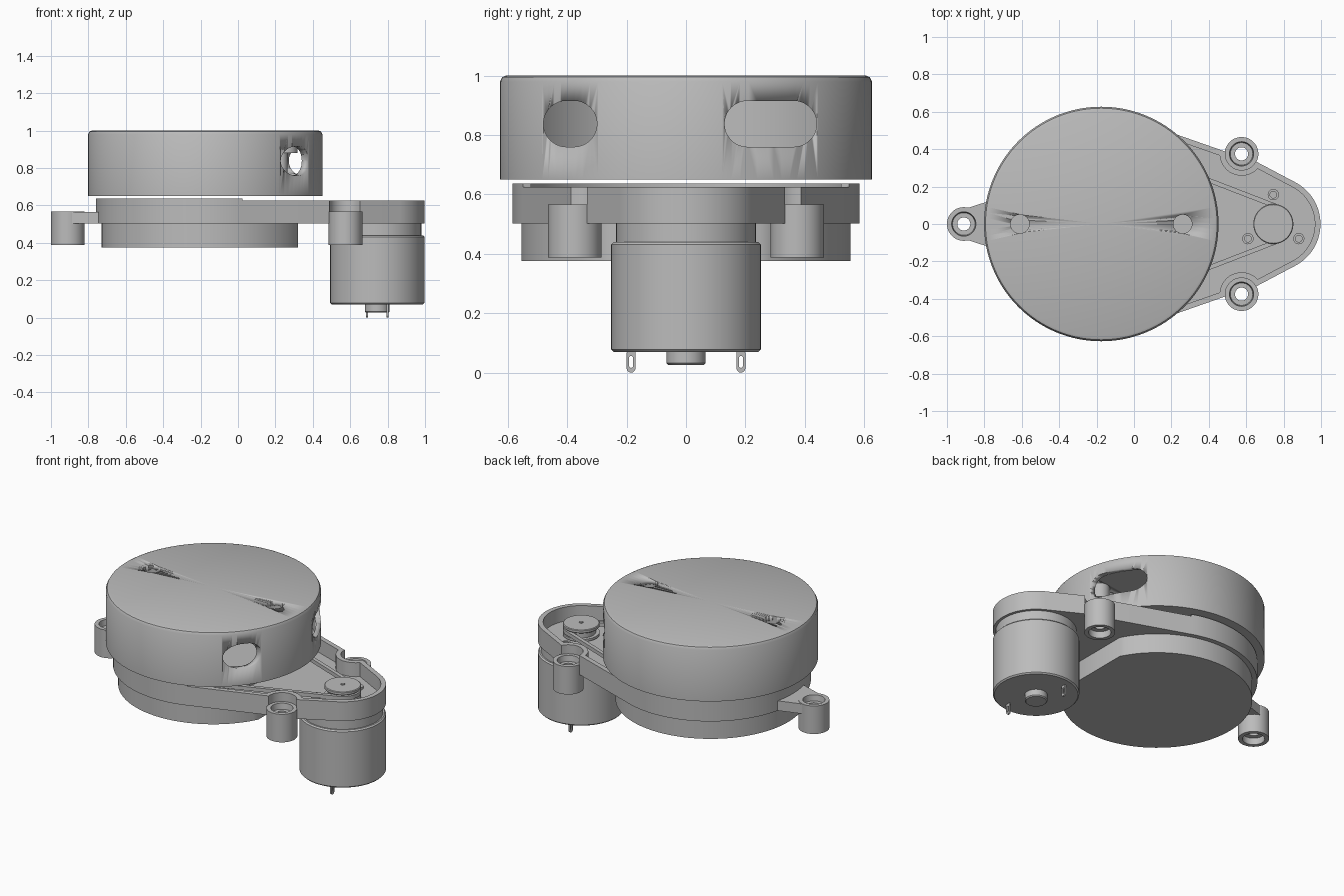
import bpy, bmesh, math
from mathutils import Matrix, Vector

if "Cube" in bpy.data.objects:
    bpy.data.objects.remove(bpy.data.objects["Cube"], do_unlink=True)

grey = bpy.data.materials.new("plain_grey")
grey.use_nodes = True
tone = (0.5, 0.5, 0.5, 1)
grey.diffuse_color = tone
grey.node_tree.nodes["Principled BSDF"].inputs["Base Color"].default_value = tone

HEAD_X, MOTOR_X = -0.175, 0.745


def finish(name, bm):
    bmesh.ops.remove_doubles(bm, verts=bm.verts, dist=1e-5)
    bmesh.ops.recalc_face_normals(bm, faces=bm.faces)
    mesh = bpy.data.meshes.new(name)
    bm.to_mesh(mesh)
    bm.free()
    obj = bpy.data.objects.new(name, mesh)
    bpy.context.collection.objects.link(obj)
    mesh.materials.append(grey)
    return obj


def smooth(obj):
    bpy.ops.object.select_all(action="DESELECT")
    obj.select_set(True)
    bpy.context.view_layer.objects.active = obj
    bpy.ops.object.shade_smooth_by_angle(angle=math.radians(30))
    return obj


def lathe(name, profile, cx, cy=0, seg=64):
    """Turn a closed (radius, height) profile around a vertical axis."""
    bm = bmesh.new()
    rings = []
    for i in range(seg):
        a = math.tau * i / seg
        rings.append([bm.verts.new((cx + r * math.cos(a), cy + r * math.sin(a), z))
                      for r, z in profile])
    n = len(profile)
    for i in range(seg):
        p, q = rings[i], rings[(i + 1) % seg]
        for j in range(n):
            k = (j + 1) % n
            if profile[j][0] > 0 or profile[k][0] > 0:
                bm.faces.new((p[j], q[j], q[k], p[k]))
    return smooth(finish(name, bm))


def disc(name, r, z0, z1, cx, cy=0, seg=64, edge=0.0):
    profile = [(0, z0), (r - edge, z0), (r, z0 + edge), (r, z1 - edge), (r - edge, z1), (0, z1)]
    if not edge:
        profile = [(0, z0), (r, z0), (r, z1), (0, z1)]
    return lathe(name, profile, cx, cy, seg)


def prism(name, outer, z0, z1, inner=None, matrix=None):
    """Extrude an outline, optionally with an inner outline of equal length."""
    bm = bmesh.new()
    loops = [outer] + ([inner] if inner else [])
    rows = [[[bm.verts.new((x, y, z)) for x, y in loop] for z in (z0, z1)] for loop in loops]
    n = len(outer)
    for low, high in rows:
        for i in range(n):
            k = (i + 1) % n
            bm.faces.new((low[i], low[k], high[k], high[i]))
    for level in (0, 1):
        if inner:
            a, b = rows[0][level], rows[1][level]
            for i in range(n):
                k = (i + 1) % n
                bm.faces.new((a[i], a[k], b[k], b[i]))
        else:
            bm.faces.new(rows[0][level])
    if matrix:
        bm.transform(matrix)
    return smooth(finish(name, bm))


def arc(cx, cy, r, a0, a1, n):
    angles = [math.radians(a0 + (a1 - a0) * i / n) for i in range(n + 1)]
    return [(cx + r * math.cos(a), cy + r * math.sin(a)) for a in angles]


def stadium(cx, cy, width, height, n=12):
    """Rounded slot outline, long in either direction."""
    r = min(width, height) / 2
    dx, dy = width / 2 - r, height / 2 - r
    pts = []
    for k, (sx, sy) in enumerate(((1, 1), (-1, 1), (-1, -1), (1, -1))):
        pts += arc(cx + sx * dx, cy + sy * dy, r, 90 * k + 1, 90 * k + 89, n)
    return pts


def inset(loop, t):
    out = []
    for i, p in enumerate(loop):
        p = Vector(p)
        d1 = (p - Vector(loop[i - 1])).normalized()
        d2 = (Vector(loop[(i + 1) % len(loop)]) - p).normalized()
        n1, n2 = Vector((-d1.y, d1.x)), Vector((-d2.y, d2.x))
        m = (n1 + n2).normalized()
        out.append(tuple(p + m * t / max(m.dot(n1), 0.6)))
    return out


def cut(target, cutter):
    mod = target.modifiers.new("cut", "BOOLEAN")
    mod.object, mod.solver = cutter, "EXACT"
    cutter.hide_render = True
    cutter.hide_set(True)


SIDEWAYS = Matrix(((0, 0, 1, 0), (1, 0, 0, 0), (0, 1, 0, 0), (0, 0, 0, 1)))

# Rotating head: hollow drum with two windows and two screw recesses
head = lathe("head_cover", [(0, 1), (0.607, 1), (0.619, 0.995), (0.627, 0.98), (0.627, 0.65),
                            (0.597, 0.65), (0.597, 0.97), (0, 0.97)], HEAD_X, seg=128)
cut(head, prism("round_window_cutter", stadium(-0.39, 0.838, 0.18, 0.155), 0, 1, matrix=SIDEWAYS))
cut(head, prism("long_window_cutter", stadium(0.285, 0.838, 0.31, 0.155), 0, 1, matrix=SIDEWAYS))
disc("head_floor", 0.6, 0.65, 0.665, HEAD_X, seg=128)
for side, x in (("left", 0.26), ("right", -0.61)):
    cut(head, disc(side + "_recess_cutter", 0.05, 0.9, 1.1, x))
    lathe(side + "_screw_cup", [(0, 0.88), (0.058, 0.88), (0.058, 0.975), (0.05, 0.975),
                                (0.05, 0.95), (0, 0.95)], x, seg=48)
    disc(side + "_head_post", 0.035, 0.66, 0.89, x - 0.03, seg=32)

# Base tray: round under the head, narrowing to the motor, dented around the bosses
BOSS_X, BOSS_Y = 0.575, 0.375
half = arc(MOTOR_X, 0, 0.252, 0, 62, 20)
half += arc(BOSS_X, BOSS_Y, 0.087, -28, -188, 12)
half += arc(HEAD_X, 0, 0.585, 70, 180, 40)
outline = half + [(x, -y) for x, y in reversed(half[1:-1])]
prism("tray_floor", outline, 0.502, 0.535)
prism("tray_wall", outline, 0.502, 0.625, inset(outline, 0.03))
prism("raised_rim", arc(HEAD_X, 0, 0.585, 70, 290, 80) + arc(HEAD_X, 0, 0.555, 290, 70, 80),
      0.6, 0.637)

# Lower housing with a flat side facing the motor
open_angle = math.degrees(math.acos((0.32 - HEAD_X) / 0.555))
prism("lower_housing", arc(HEAD_X, 0, 0.555, open_angle, 360 - open_angle, 90), 0.376, 0.505)

# Mounting bosses with stepped holes
def boss(name, x, y):
    lathe(name, [(0.035, 0.53), (0.06, 0.53), (0.065, 0.567), (0.09, 0.567), (0.09, 0.387),
                 (0.065, 0.387), (0.065, 0.43), (0.035, 0.43)], x, y, 48)


boss("rear_boss", BOSS_X, BOSS_Y)
boss("front_boss", BOSS_X, -BOSS_Y)
boss("end_boss", -0.91, 0)
prism("end_lug", [(-0.72, -0.14), (-0.72, 0.14)] + arc(-0.91, 0, 0.087, 78, -78, 16), 0.502, 0.565)

# Motor with neck, end bearing and terminals
disc("motor_can", 0.252, 0.07, 0.44, MOTOR_X, edge=0.008)
disc("motor_neck", 0.235, 0.43, 0.51, MOTOR_X)
disc("motor_bearing", 0.066, 0.026, 0.08, MOTOR_X, seg=48, edge=0.006)
for name, x, y in (("rear_terminal", 0.69, 0.185), ("front_terminal", 0.8, -0.185)):
    prism(name, stadium(y, 0.04, 0.03, 0.08, 4), x - 0.005, x + 0.005,
          stadium(y, 0.036, 0.014, 0.04, 4), SIDEWAYS)

# Drive pulley, driven wheel and belt
disc("pulley_top", 0.107, 0.598, 0.62, MOTOR_X, edge=0.004)
disc("pulley_core", 0.085, 0.53, 0.6, MOTOR_X)
disc("pulley_bottom", 0.107, 0.545, 0.56, MOTOR_X)
disc("pulley_shaft", 0.012, 0.6, 0.625, MOTOR_X, seg=24)
disc("driven_wheel", 0.415, 0.53, 0.615, HEAD_X, seg=96)
BIG, SMALL = 0.425, 0.094
tangent = math.degrees(math.acos((BIG - SMALL) / (MOTOR_X - HEAD_X)))
path = arc(MOTOR_X, 0, SMALL, -tangent, tangent, 24) + arc(HEAD_X, 0, BIG, tangent, 360 - tangent, 60)
prism("drive_belt", inset(path, -0.012), 0.567, 0.591, inset(path, 0.012))

# Motor mounting screws around the pulley
for i in range(3):
    a = math.radians(90 + 120 * i)
    lathe("motor_screw_%d" % (i + 1),
          [(0, 0.53), (0.03, 0.53), (0.03, 0.55), (0.018, 0.55), (0.018, 0.538), (0, 0.538)],
          MOTOR_X + 0.157 * math.cos(a), 0.157 * math.sin(a), 24)
